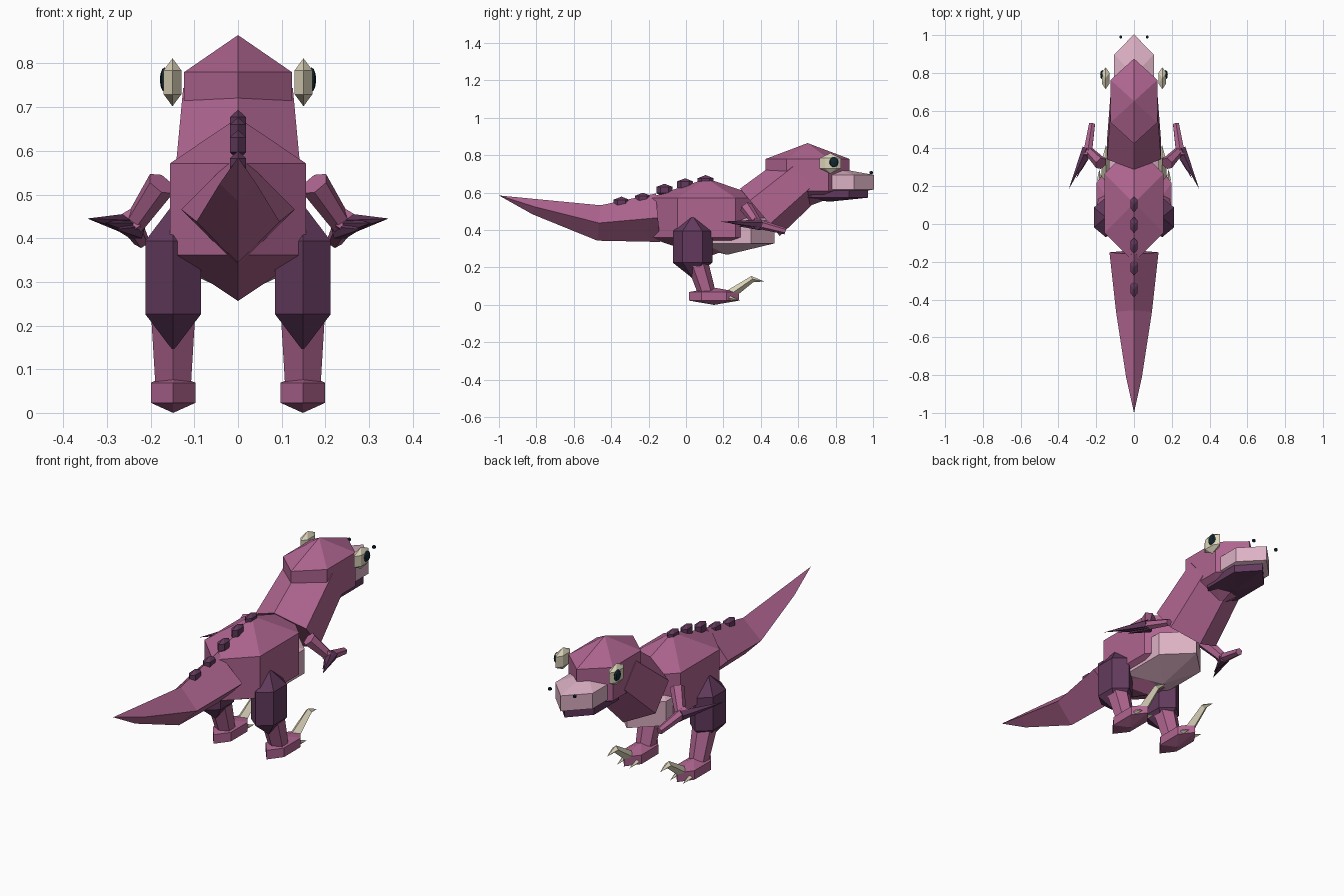
import bpy, bmesh
from math import sin, cos, pi
from mathutils import Vector, Matrix

if "Cube" in bpy.data.objects:
    bpy.data.objects.remove(bpy.data.objects["Cube"])


def material(name, rgb):
    m = bpy.data.materials.new(name)
    m.diffuse_color = (*rgb, 1)
    m.use_nodes = True
    m.node_tree.nodes["Principled BSDF"].inputs["Base Color"].default_value = m.diffuse_color
    return m


PINK = material("pink_skin", (0.43, 0.13, 0.28))
DARK = material("dark_purple", (0.125, 0.042, 0.11))
PALE = material("pale_pink", (0.72, 0.44, 0.55))
IVORY = material("ivory", (0.73, 0.67, 0.50))
BLACK = material("eye_dark", (0.007, 0.021, 0.03))


def finish(bm, name, mat):
    bmesh.ops.remove_doubles(bm, verts=bm.verts, dist=0.0001)
    bmesh.ops.recalc_face_normals(bm, faces=bm.faces)
    me = bpy.data.meshes.new(name)
    bm.to_mesh(me)
    bm.free()
    me.materials.append(mat)
    ob = bpy.data.objects.new(name, me)
    bpy.context.collection.objects.link(ob)
    return ob


def blob(name, mat, center, radii, segs=6, rings=3):
    """Low-poly ellipsoid: two hexagon rings and two poles."""
    bm = bmesh.new()
    bmesh.ops.create_uvsphere(bm, u_segments=segs, v_segments=rings, radius=1,
                              matrix=Matrix.LocRotScale(Vector(center), None, Vector(radii)))
    return finish(bm, name, mat)


def loft(name, mat, path, sides=6):
    """Tapered faceted tube through (x, y, z, radius) points."""
    bm = bmesh.new()
    pts = [Vector(p[:3]) for p in path]
    rings = []
    for i, p in enumerate(path):
        t = (pts[min(i + 1, len(pts) - 1)] - pts[max(i - 1, 0)]).normalized()
        u = t.cross(Vector((1, 0, 0))).normalized()
        v = t.cross(u)
        rings.append([bm.verts.new(pts[i] + p[3] * (cos(2 * pi * k / sides) * u + sin(2 * pi * k / sides) * v))
                      for k in range(sides)])
    for a, b in zip(rings, rings[1:]):
        for k in range(sides):
            j = (k + 1) % sides
            bm.faces.new((a[k], a[j], b[j], b[k]))
    for ring, p in ((rings[0], path[0]), (rings[-1], path[-1])):
        if p[3] > 0:
            bm.faces.new(ring)
    return finish(bm, name, mat)


# Torso, neck and head
blob("body", PINK, (0, 0.11, 0.466), (0.208, 0.36, 0.21))
blob("belly", PALE, (0, 0.22, 0.39), (0.175, 0.293, 0.122))
loft("neck", PINK, [(0, 0.395, 0.495, 0.165), (0, 0.625, 0.688, 0.145)])
blob("head", PINK, (0, 0.65, 0.695), (0.165, 0.26, 0.17))
blob("snout", PALE, (0, 0.79, 0.656), (0.14, 0.247, 0.078))
blob("lower_jaw", DARK, (0, 0.77, 0.594), (0.125, 0.233, 0.042))

# Four-sided tail
loft("tail", PINK, [(0, -0.15, 0.466, 0.13), (0, -0.465, 0.438, 0.095),
                    (0, -0.81, 0.525, 0.042), (0, -1.0, 0.585, 0)], 4)

# Row of bumps along the spine
for i, (y, z) in enumerate([(0.105, 0.66), (-0.005, 0.643), (-0.115, 0.614), (-0.23, 0.566), (-0.345, 0.545)]):
    blob(f"spine_bump_{i + 1}", DARK, (0, y, z), (0.025, 0.05, 0.034))

for side, s in (("left", -1), ("right", 1)):
    # Eye, pupil, nostril
    blob(f"{side}_eye", IVORY, (s * 0.15, 0.772, 0.757), (0.027, 0.067, 0.055))
    blob(f"{side}_pupil", BLACK, (s * 0.168, 0.79, 0.763), (0.011, 0.026, 0.028), 8, 6)
    blob(f"{side}_nostril", BLACK, (s * 0.07, 0.99, 0.707), (0.01, 0.01, 0.01))

    # Leg
    blob(f"{side}_thigh", DARK, (s * 0.1485, 0.035, 0.31), (0.085, 0.122, 0.168))
    loft(f"{side}_shin", PINK, [(s * 0.1485, 0.05, 0.26, 0.06), (s * 0.1485, 0.11, 0.07, 0.047)])
    blob(f"{side}_foot", PINK, (s * 0.1485, 0.15, 0.046), (0.068, 0.155, 0.046))

    # Raised sickle claw and small toe claws
    loft(f"{side}_sickle_claw", IVORY, [(s * 0.1485, 0.235, 0.055, 0.027), (s * 0.1485, 0.355, 0.138, 0.017),
                                        (s * 0.1485, 0.42, 0.125, 0)], 4)
    for i, dx in enumerate((-0.035, 0, 0.035)):
        loft(f"{side}_toe_claw_{i + 1}", IVORY, [(s * 0.1485 + dx, 0.23, 0.037, 0.013),
                                                 (s * 0.1485 + dx, 0.29, 0.024, 0)], 4)

    # Arm bent at the elbow
    loft(f"{side}_upper_arm", PINK, [(s * 0.175, 0.32, 0.525, 0.035), (s * 0.243, 0.39, 0.425, 0.024)])
    loft(f"{side}_forearm", PINK, [(s * 0.248, 0.36, 0.44, 0.027), (s * 0.222, 0.53, 0.395, 0.018)])

    # Swept-back arm claws
    for i, tip in enumerate([(0.345, 0.185, 0.445), (0.305, 0.24, 0.435), (0.28, 0.28, 0.42)]):
        loft(f"{side}_arm_claw_{i + 1}", DARK, [(s * (0.25 - 0.008 * i), 0.40, 0.432 - 0.006 * i, 0.025),
                                                (s * tip[0], tip[1], tip[2], 0)], 5)
